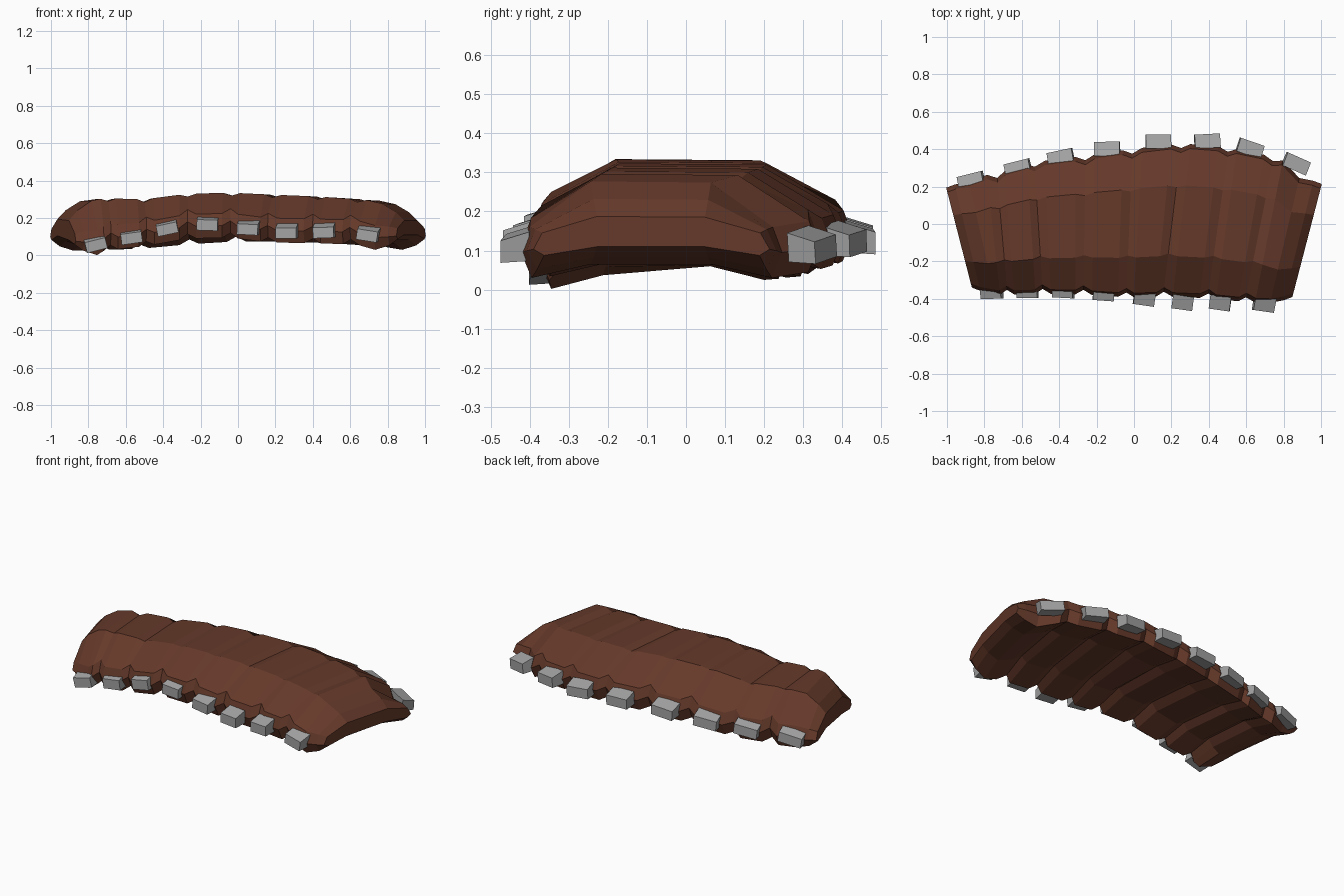
import bpy
import bmesh
from math import radians
from mathutils import Matrix, Vector

cube = bpy.data.objects.get("Cube")
if cube:
    bpy.data.objects.remove(cube, do_unlink=True)


def make_material(name, color):
    mat = bpy.data.materials.new(name)
    mat.use_nodes = True
    mat.diffuse_color = color
    mat.node_tree.nodes["Principled BSDF"].inputs["Base Color"].default_value = color
    return mat


leather = make_material("brown leather", (0.13, 0.041, 0.023, 1))
metal = make_material("grey metal", (0.36, 0.365, 0.36, 1))


def add_object(name, bm, mat):
    bmesh.ops.recalc_face_normals(bm, faces=bm.faces)
    mesh = bpy.data.meshes.new(name)
    bm.to_mesh(mesh)
    bm.free()
    mesh.materials.append(mat)
    obj = bpy.data.objects.new(name, mesh)
    bpy.context.collection.objects.link(obj)


# Seams between padded segments: front x, y, z, back x, y, z, crown z
SEAMS = [
    (-.87, -.34, .022, -1, .19, .045, .28),
    (-.68, -.34, .055, -.73, .23, .055, .29),
    (-.49, -.335, .075, -.53, .29, .06, .285),
    (-.27, -.34, .115, -.26, .325, .085, .315),
    (-.04, -.355, .12, -.01, .36, .1, .32),
    (.16, -.35, .095, .25, .39, .1, .31),
    (.4, -.36, .09, .5, .37, .09, .3),
    (.6, -.38, .085, .74, .32, .075, .285),
    (.85, -.39, .05, 1, .21, .05, .265),
]


def arch(seam, bulge=0.0, inset=0.0, squash=1.0, lift=0.0):
    """Closed cross-section: over the crown front to back, then along the shallow underside."""
    xf, yf, zf, xb, yb, zb, top = seam
    yf, yb = yf - bulge, yb + bulge
    zf, zb, top = zf - bulge, zb - bulge, top + bulge * .6
    span = yb - yf
    crown_f, crown_b = yf + .26 * span, yf + .74 * span
    profile = [
        (yf + .015, zf + lift, zf), (yf - .012, zf + .065, zf), (yf + .01, zf + .13, zf),
        (crown_f, top, zf), (crown_b, top - .003, zb),
        (yb - .008, zb + .13, zb), (yb + .016, zb + .065, zb), (yb - .01, zb + lift, zb),
        (crown_b, zb + .035 + lift, zb), (crown_f, zf + .035 + lift, zf),
    ]
    return [Vector((xf + (xb - xf) * (y - yf) / span + inset, y, base + (z - base) * squash))
            for y, z, base in profile]


def end_rings(seam, side):
    """Rounded end: the section shrinks towards a blunt outer face."""
    steps = [(-.012, 0, .64, .04), (.005, .045, .84, .01), (.02, .12, 1, 0)]
    return [arch(seam, bulge, -side * inset, squash, lift)
            for bulge, inset, squash, lift in steps]


# Padded shell, creased at every seam
rings = end_rings(SEAMS[0], -1)
last = len(SEAMS) - 2
for i, (a, b) in enumerate(zip(SEAMS, SEAMS[1:])):
    if i:
        rings.append(arch(a))
    for t in (.2, .8):
        if (i == 0 and t < .5) or (i == last and t > .5):
            continue
        rings.append(arch([p + (q - p) * t for p, q in zip(a, b)], .025))
rings += reversed(end_rings(SEAMS[-1], 1))

bm = bmesh.new()
grid = [[bm.verts.new(p) for p in ring] for ring in rings]
count = len(grid[0])
for r, s in zip(grid, grid[1:]):
    for k in range(count):
        n = (k + 1) % count
        bm.faces.new((r[k], s[k], s[n], r[n]))
for ring in (grid[0], grid[-1]):
    bm.faces.new(ring)
add_object("padded_shell", bm, leather)


def stud(name, side, x, y, z, yaw, tilt):
    """Wedge block whose upper face rises towards the shell."""
    bm = bmesh.new()
    bmesh.ops.create_cube(bm, size=1)
    half = .056 if side < 0 else .068
    for v in bm.verts:
        outer = v.co.y * side > 0
        low, high = (-.035, .022) if outer else (-.03, .045)
        v.co = Vector((half if v.co.x > 0 else -half,
                       0 if outer else -side * .075,
                       high if v.co.z > 0 else low))
    turn = Matrix.Rotation(radians(yaw), 4, "Z") @ Matrix.Rotation(radians(-tilt), 4, "Y")
    bm.transform(Matrix.Translation((x, y, z)) @ turn)
    add_object(name, bm, metal)


# Metal studs: x, outer y, z, yaw, tilt
FRONT = [
    (-.76, -.4, .06, 2, 14), (-.57, -.395, .098, 0, 8), (-.38, -.395, .146, -3, 12),
    (-.165, -.41, .168, -4, -2), (.05, -.435, .145, -8, -3), (.255, -.458, .125, -8, 0),
    (.455, -.46, .128, -8, 2), (.69, -.467, .112, -8, -9),
]
BACK = [
    (-.88, .268, .1, 14, 10), (-.63, .335, .11, 14, 8), (-.4, .393, .12, 12, 6),
    (-.145, .44, .135, 2, 4), (.13, .478, .14, 0, -2), (.39, .481, .13, 3, -4),
    (.633, .44, .125, -19, -6), (.882, .357, .11, -24, -8),
]
for label, side, row in (("front", -1, FRONT), ("back", 1, BACK)):
    for n, spec in enumerate(row, 1):
        stud(f"{label}_stud_{n}", side, *spec)
